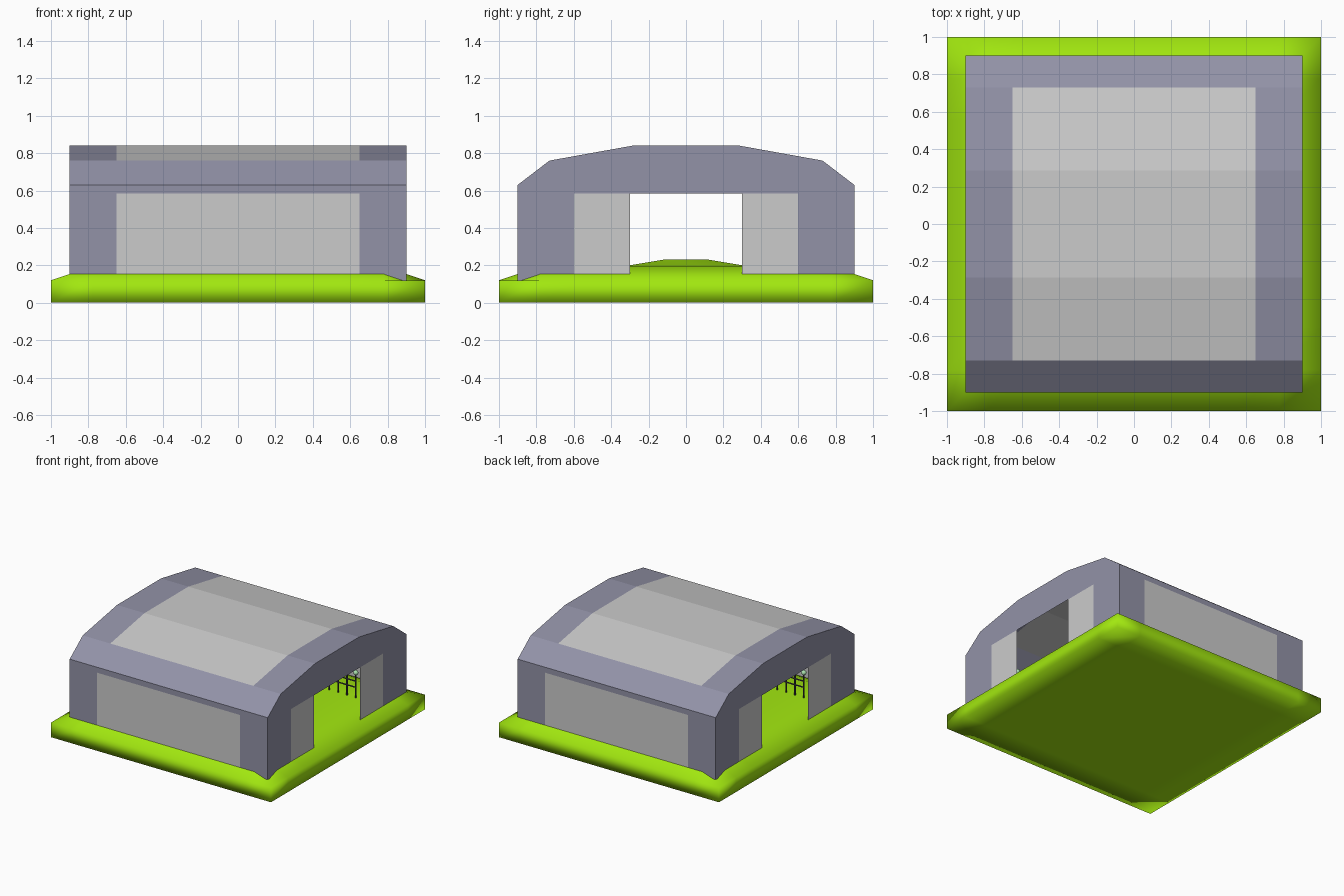
import bpy, bmesh, math
from mathutils import Vector

if "Cube" in bpy.data.objects:
    bpy.data.objects.remove(bpy.data.objects["Cube"])


def material(name, rgb):
    m = bpy.data.materials.new(name)
    m.diffuse_color = (*rgb, 1)
    m.use_nodes = True
    m.node_tree.nodes["Principled BSDF"].inputs["Base Color"].default_value = m.diffuse_color
    return m


GRASS = material("grass_green", (0.36, 0.8, 0.005))
WALL = material("slate_wall", (0.29, 0.29, 0.39))
DARK = material("dark_metal", (0.05, 0.05, 0.06))
BULB = material("pale_green", (0.4, 0.75, 0.42))


def mesh_object(name, bm, mat=None):
    me = bpy.data.meshes.new(name)
    bm.to_mesh(me)
    bm.free()
    ob = bpy.data.objects.new(name, me)
    bpy.context.collection.objects.link(ob)
    if mat:
        me.materials.append(mat)
    return ob


def sheet(bm, pts):
    bm.faces.new([bm.verts.new(p) for p in pts])


# Grass base: soft-shaded grid slab with a low rise in the middle
N = 9


def ground_height(i, j):
    if i in (0, N) or j in (0, N):
        return 0.12
    return 0.232 if i in (4, 5) and j in (4, 5) else 0.195


bm = bmesh.new()
pos = lambda i: -1 + 2 * i / N
top = {(i, j): bm.verts.new((pos(i), pos(j), ground_height(i, j)))
       for i in range(N + 1) for j in range(N + 1)}
low = {(i, j): bm.verts.new((pos(i), pos(j), 0))
       for i in range(N + 1) for j in range(N + 1)}
for i in range(N):
    for j in range(N):
        a, b, c, d = (i, j), (i + 1, j), (i + 1, j + 1), (i, j + 1)
        bm.faces.new([top[a], top[b], top[c]])
        bm.faces.new([top[a], top[c], top[d]])
        bm.faces.new([low[d], low[c], low[b], low[a]])
    for a, b in (((i, 0), (i + 1, 0)), ((i + 1, N), (i, N)),
                 ((0, i + 1), (0, i)), ((N, i), (N, i + 1))):
        bm.faces.new([low[a], low[b], top[b], top[a]])
for f in bm.faces:
    f.smooth = True
mesh_object("grass_base", bm, GRASS)

# Cross-section of the shed (y, z)
L, P = 0.9, 0.65
profile = [(-L, 0.1), (-L, 0.585), (-L, 0.63), (-0.73, 0.76), (-0.285, 0.84),
           (0.285, 0.84), (0.73, 0.76), (L, 0.63), (L, 0.585), (L, 0.1)]
panel_segments = (0, 3, 4, 5, 8)

# Walls and roof: framing bands around inset-coloured panels
frame, panels = bmesh.new(), bmesh.new()
for k, ((y0, z0), (y1, z1)) in enumerate(zip(profile, profile[1:])):
    for x0, x1 in ((-L, -P), (-P, P), (P, L)):
        target = panels if k in panel_segments and x0 == -P else frame
        sheet(target, [(x0, y0, z0), (x0, y1, z1), (x1, y1, z1), (x1, y0, z0)])

# Gable ends with a wide opening
opening = [(0.6, 0.1), (0.6, 0.585), (-0.6, 0.585), (-0.6, 0.1)]
outline = profile + opening
sheet(frame, [(-L, y, z) for y, z in outline])
sheet(frame, [(L, y, z) for y, z in reversed(outline)])
for bm in (frame, panels):
    bmesh.ops.remove_doubles(bm, verts=bm.verts, dist=1e-4)
    bmesh.ops.recalc_face_normals(bm, faces=bm.faces)
# Make every sheet face outwards
for bm in (frame, panels):
    for f in bm.faces:
        c = f.calc_center_median() - Vector((0, 0, 0.3))
        if f.normal.dot(c) < 0:
            f.normal_flip()
mesh_object("shed_frame", frame, WALL)
mesh_object("wall_and_roof_panels", panels)

# Sliding doors at both ends
for sx in (-1, 1):
    for sy in (-1, 1):
        bm = bmesh.new()
        pts = [(sx * L, sy * y, z) for y, z in
               ((0.3, 0.1), (0.6, 0.1), (0.6, 0.585), (0.3, 0.585))]
        sheet(bm, pts if sx * sy > 0 else pts[::-1])
        mesh_object("sliding_door", bm)


# Stall rails inside: thin posts and rails with round caps
def rod(bm, a, b, r=0.006):
    a, b = Vector(a), Vector(b)
    m = (b - a).to_track_quat('Z', 'Y').to_matrix().to_4x4()
    m.translation = (a + b) / 2
    bmesh.ops.create_cone(bm, cap_ends=True, segments=6, radius1=r, radius2=r,
                          depth=(b - a).length, matrix=m)


for sx in (-1, 1):
    for sy in (-1, 1):
        rails, caps = bmesh.new(), bmesh.new()
        y = sy * 0.53
        xs = [sx * x for x in (0.46, 0.54, 0.62, 0.7)]
        for x in xs:
            rod(rails, (x, y, 0.19), (x, y, 0.38))
        for z in (0.28, 0.33):
            rod(rails, (xs[0], y, z), (xs[-1], y, z))
        bmesh.ops.create_icosphere(caps, subdivisions=2, radius=0.02)
        bmesh.ops.translate(caps, verts=caps.verts, vec=(xs[-1], y, 0.4))
        for f in caps.faces:
            f.smooth = True
        mesh_object("stall_rail", rails, DARK)
        mesh_object("rail_cap", caps, BULB)
